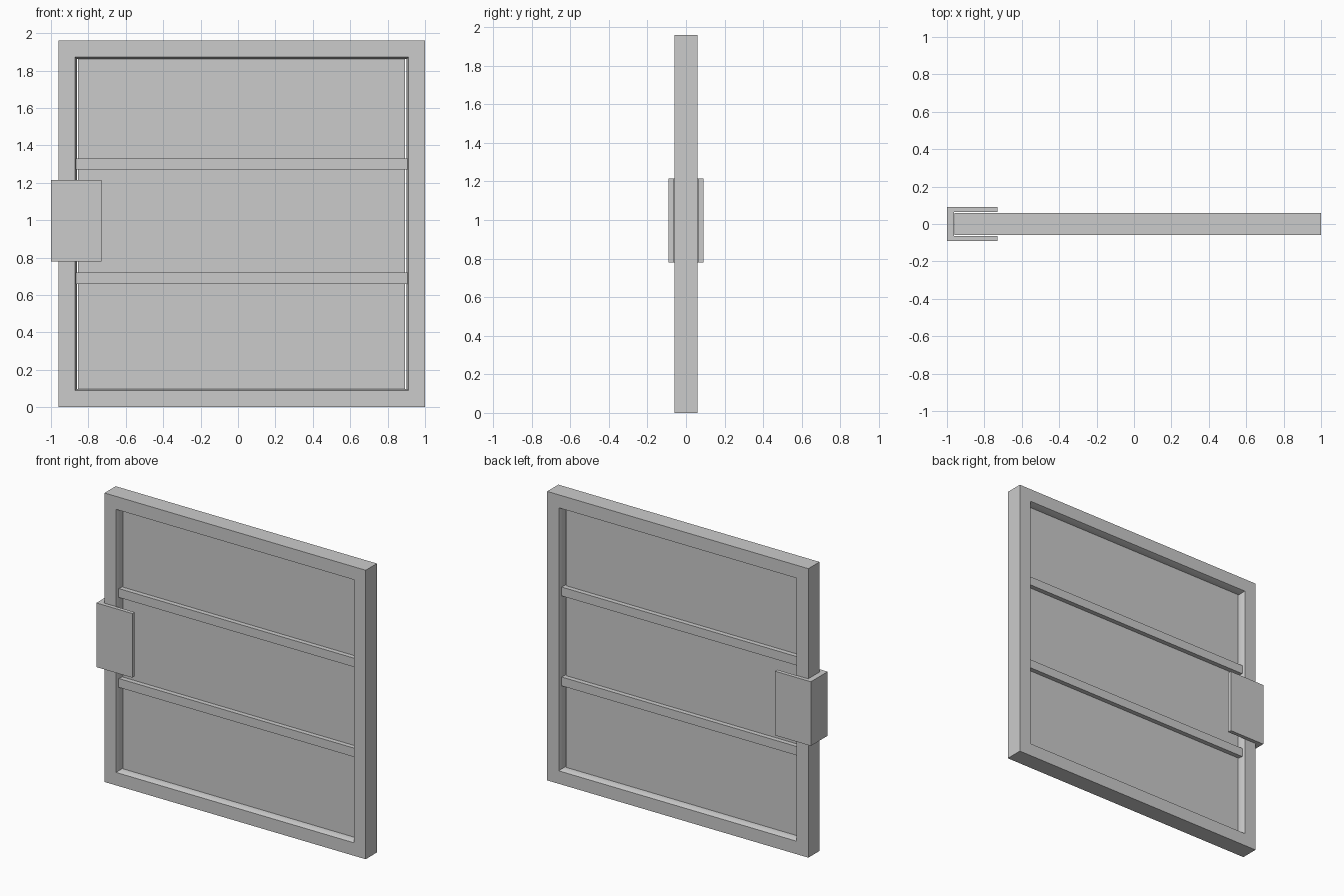
import bpy, bmesh

if "Cube" in bpy.data.objects:
    bpy.data.objects.remove(bpy.data.objects["Cube"])

CX, CZ, HALF = 0.02, 0.98, 0.98   # frame centre and half size


def finish(name, bm, smooth=False):
    bmesh.ops.recalc_face_normals(bm, faces=bm.faces[:])
    me = bpy.data.meshes.new(name)
    bm.to_mesh(me)
    bm.free()
    ob = bpy.data.objects.new(name, me)
    bpy.context.collection.objects.link(ob)
    if smooth:
        bpy.context.view_layer.objects.active = ob
        ob.select_set(True)
        bpy.ops.object.shade_smooth_by_angle(angle=0.6)
        ob.select_set(False)
    return ob


def box(name, x0, x1, y0, y1, z0, z1):
    bm = bmesh.new()
    bmesh.ops.create_cube(bm, size=1)
    for v in bm.verts:
        v.co.x = x0 + (v.co.x + 0.5) * (x1 - x0)
        v.co.y = y0 + (v.co.y + 0.5) * (y1 - y0)
        v.co.z = z0 + (v.co.z + 0.5) * (z1 - z0)
    return finish(name, bm)


# Square frame: one section (inset, y) mitred around four corners,
# with a slightly rounded inner wall
section = [(0, -0.06), (0.088, -0.06), (0.094, -0.045), (0.098, -0.02),
           (0.098, 0.02), (0.094, 0.045), (0.088, 0.06), (0, 0.06)]
bm = bmesh.new()
rings = []
for sx, sz in ((-1, -1), (1, -1), (1, 1), (-1, 1)):
    rings.append([bm.verts.new((CX + sx * (HALF - i), y, CZ + sz * (HALF - i)))
                  for i, y in section])
n = len(section)
for k in range(4):
    a, b = rings[k], rings[(k + 1) % 4]
    for j in range(n):
        m = (j + 1) % n
        bm.faces.new((a[j], a[m], b[m], b[j]))
finish("frame", bm, smooth=True)

# Thin infill panel, leaving a hairline gap at the sides
box("panel", -0.855, 0.892, -0.01, 0.01, 0.092, 1.868)

# Two cross rails
for i, z in enumerate((0.69, 1.30)):
    box(f"cross_rail_{i + 1}", -0.87, 0.91, -0.042, 0.042, z - 0.03, z + 0.03)

# U-shaped latch cover wrapped around the left stile
outline = [(-0.73, -0.09), (-1.0, -0.09), (-1.0, 0.09), (-0.73, 0.09),
           (-0.73, 0.064), (-0.962, 0.064), (-0.962, -0.064), (-0.73, -0.064)]
bm = bmesh.new()
face = bm.faces.new([bm.verts.new((x, y, 0.78)) for x, y in outline])
ext = bmesh.ops.extrude_face_region(bm, geom=[face], use_keep_orig=True)
for v in ext["geom"]:
    if isinstance(v, bmesh.types.BMVert):
        v.co.z = 1.215
finish("latch_cover", bm)
